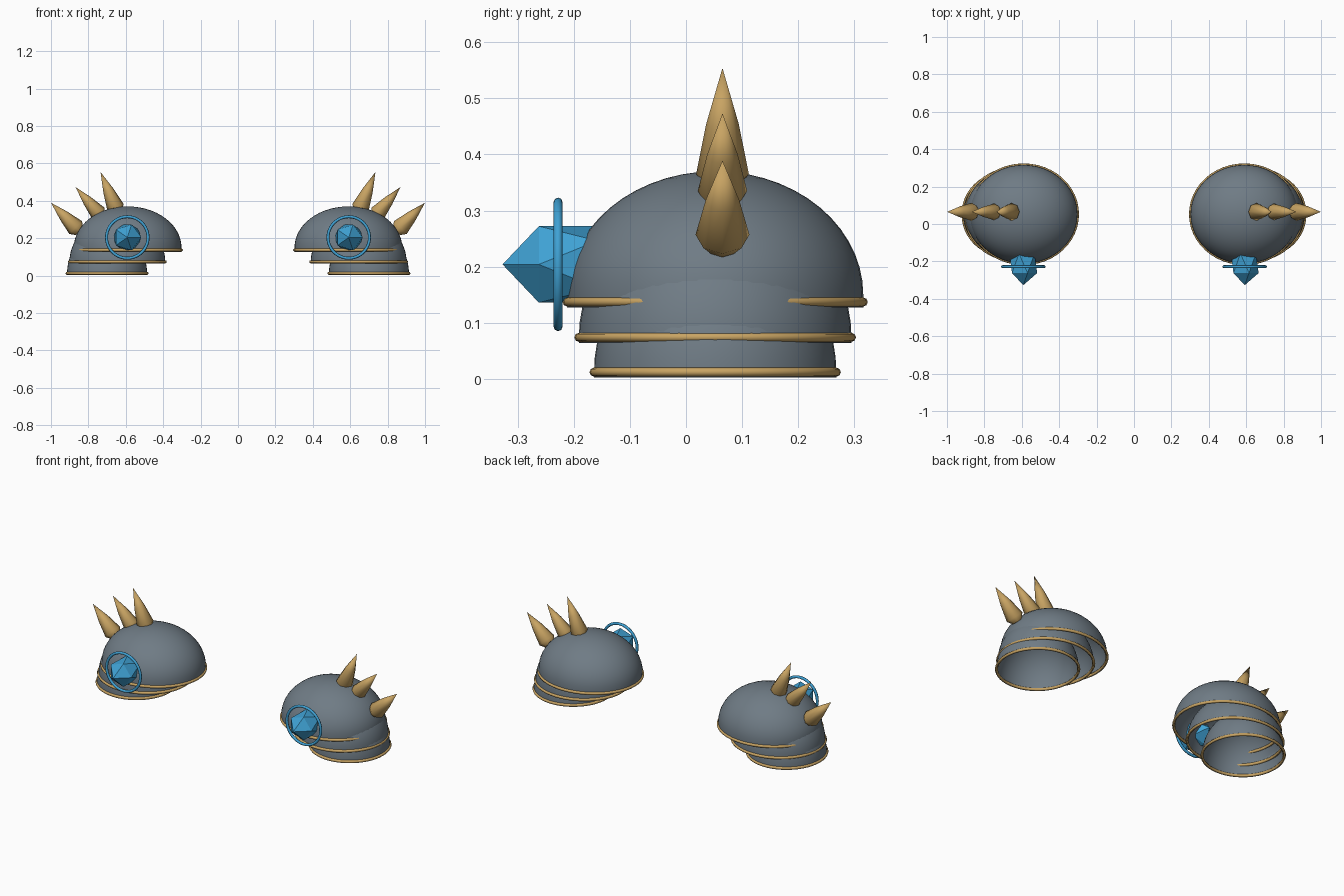
import bpy, bmesh, math
from mathutils import Vector, Matrix

if "Cube" in bpy.data.objects:
    bpy.data.objects.remove(bpy.data.objects["Cube"])


def material(name, rgb):
    m = bpy.data.materials.new(name)
    m.diffuse_color = (*rgb, 1)
    m.use_nodes = True
    m.node_tree.nodes["Principled BSDF"].inputs["Base Color"].default_value = m.diffuse_color
    return m


STEEL = material("slate_grey", (0.16, 0.20, 0.235))
GOLD = material("dull_gold", (0.58, 0.37, 0.125))
BLUE = material("gem_blue", (0.05, 0.36, 0.66))
CY = 0.052  # pad centre in depth


def finish(bm, name, mat, smooth=True):
    bmesh.ops.recalc_face_normals(bm, faces=bm.faces[:])
    for f in bm.faces:
        f.smooth = smooth
    me = bpy.data.meshes.new(name)
    bm.to_mesh(me)
    bm.free()
    ob = bpy.data.objects.new(name, me)
    ob.data.materials.append(mat)
    bpy.context.collection.objects.link(ob)
    return ob


def lathe(profile, sides, matrix, name, mat):
    """Revolve (radius, height) points about z, then place with matrix."""
    bm = bmesh.new()
    rings = []
    for r, h in profile:
        if r < 1e-5:
            rings.append([bm.verts.new((0, 0, h))] * sides)
        else:
            rings.append([bm.verts.new((r * math.cos(2 * math.pi * i / sides),
                                        r * math.sin(2 * math.pi * i / sides), h))
                          for i in range(sides)])
    for a, b in zip(rings, rings[1:]):
        for i in range(sides):
            j = (i + 1) % sides
            bm.faces.new(list(dict.fromkeys((a[i], a[j], b[j], b[i]))))
    bm.transform(matrix)
    return finish(bm, name, mat)


def hoop(center, ra, rb, tube, name, mat, upright=False):
    """Elliptical ring, flat or facing the front."""
    bm = bmesh.new()
    n, k = 48, 8
    grid = []
    for i in range(n):
        a = 2 * math.pi * i / n
        row = []
        for j in range(k):
            t = 2 * math.pi * j / k
            d = tube * math.cos(t)
            u, v, w = (ra + d) * math.cos(a), (rb + d) * math.sin(a), tube * math.sin(t)
            row.append(bm.verts.new(Vector(center) + Vector((u, w, v) if upright else (u, v, w))))
        grid.append(row)
    for i in range(n):
        for j in range(k):
            i2, j2 = (i + 1) % n, (j + 1) % k
            bm.faces.new((grid[i][j], grid[i2][j], grid[i2][j2], grid[i][j2]))
    return finish(bm, name, mat)


# Plates: centre x, x radius, y radius, equator z, dome height, trim z
PLATES = [("upper", 0.590, 0.288, 0.264, 0.150, 0.220, 0.137),
          ("middle", 0.645, 0.256, 0.243, 0.075, 0.235, 0.074),
          ("lower", 0.700, 0.214, 0.216, 0.012, 0.235, 0.012)]
# Spikes: base (x, z), tip (x, z), radius
SPIKES = [("top", (0.655, 0.365), (0.735, 0.554), 0.047),
          ("middle", (0.748, 0.335), (0.868, 0.473), 0.044),
          ("outer", (0.868, 0.257), (0.999, 0.389), 0.048)]

for side, s in (("left", -1), ("right", 1)):
    # Open domed plates with gold trim on each rim
    for label, cx, rx, ry, z0, h, zt in PLATES:
        prof = [(1, (zt - 0.010 - z0) / h)]
        prof += [(math.cos(t * math.pi / 28), math.sin(t * math.pi / 28)) for t in range(14)]
        prof.append((0, 1))
        place = Matrix.Translation((s * cx, CY, z0)) @ Matrix.Diagonal((rx, ry, h, 1))
        lathe(prof, 48, place, f"{side}_{label}_plate", STEEL)
        hoop((s * cx, CY, zt), rx, ry, 0.008, f"{side}_{label}_trim", GOLD)

    # Horn spikes fanning outward
    for label, b, t, r in SPIKES:
        base, tip = Vector((s * b[0], 0.065, b[1])), Vector((s * t[0], 0.065, t[1]))
        axis = tip - base
        L = axis.length
        prof = [(0, -0.03), (0.6 * r, -0.028), (r, 0), (0.62 * r, 0.47 * L), (0, L)]
        place = Matrix.Translation(base) @ axis.to_track_quat('Z', 'Y').to_matrix().to_4x4()
        lathe(prof, 8, place, f"{side}_{label}_spike", GOLD)

    # Faceted gem with its point facing forward
    bm = bmesh.new()
    bmesh.ops.create_icosphere(bm, subdivisions=1, radius=1)
    bm.transform(Matrix.Translation((s * 0.592, -0.210, 0.204))
                 @ Matrix.Diagonal((0.083, 0.117, 0.080, 1))
                 @ Matrix.Rotation(math.radians(90), 4, 'X'))
    finish(bm, f"{side}_gem", BLUE, smooth=False)
    hoop((s * 0.592, -0.228, 0.204), 0.111, 0.111, 0.008, f"{side}_gem_ring", BLUE, upright=True)

# Keep hard edges on the spikes
bpy.ops.object.select_all(action='DESELECT')
for ob in bpy.data.objects:
    if ob.name.endswith("spike"):
        ob.select_set(True)
        bpy.context.view_layer.objects.active = ob
bpy.ops.object.shade_smooth_by_angle(angle=math.radians(50))
